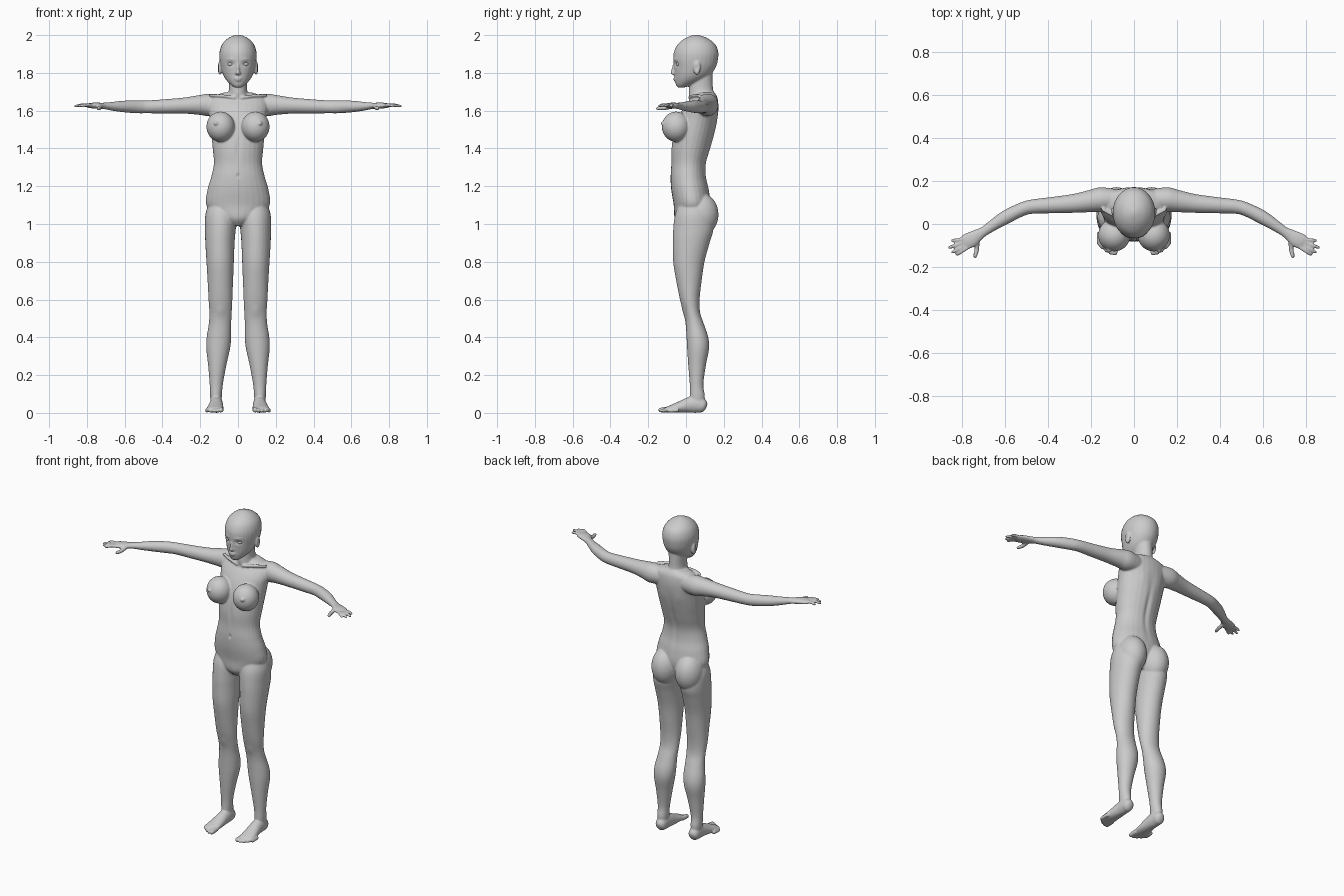
import bpy, bmesh, math
from mathutils import Vector, Matrix

N = 28            # points around each cross-section
parts = []        # overlapping closed shapes, later fused into one skin


def smooth_rows(rows, steps=5):
    """Catmull-Rom interpolation through rows of numbers."""
    out = []
    for i in range(len(rows) - 1):
        a, b, c, d = (rows[max(i - 1, 0)], rows[i], rows[i + 1],
                      rows[min(i + 2, len(rows) - 1)])
        for k in range(steps):
            t = k / steps
            out.append([0.5 * (2 * q + (r - p) * t + (2 * p - 5 * q + 4 * r - s) * t * t
                               + (3 * q - p - 3 * r + s) * t ** 3)
                        for p, q, r, s in zip(a, b, c, d)])
    out.append(list(rows[-1]))
    return out


def skin(name, rings):
    """Closed surface through (centre, u, v) elliptical rings."""
    bm = bmesh.new()
    loops = []
    for c, u, v in rings:
        loops.append([bm.verts.new(c + u * math.cos(2 * math.pi * i / N)
                                   + v * math.sin(2 * math.pi * i / N)) for i in range(N)])
    for a, b in zip(loops, loops[1:]):
        for i in range(N):
            j = (i + 1) % N
            bm.faces.new((a[i], a[j], b[j], b[i]))
    bm.faces.new(loops[0][::-1])
    bm.faces.new(loops[-1])
    finish(name, bm)


def finish(name, bm, keep=False):
    bmesh.ops.recalc_face_normals(bm, faces=bm.faces[:])
    me = bpy.data.meshes.new(name)
    bm.to_mesh(me)
    bm.free()
    ob = bpy.data.objects.new(name, me)
    bpy.context.collection.objects.link(ob)
    if not keep:
        parts.append(ob)
    return ob


def stack(name, rows, s=1):
    """Horizontal slices: z, x min, x max, y front, y back."""
    skin(name, [(Vector((s * (a + b) / 2, (f + k) / 2, z)), Vector(((b - a) / 2, 0, 0)),
                 Vector((0, (k - f) / 2, 0))) for z, a, b, f, k in smooth_rows(rows)])


def tube(name, rows, s=1, steps=5):
    """Limb along a path: x, y, z, sideways radius, vertical radius."""
    rows = smooth_rows(rows, steps)
    pts = [Vector((s * r[0], r[1], r[2])) for r in rows]
    rings = []
    for i, r in enumerate(rows):
        t = (pts[min(i + 1, len(pts) - 1)] - pts[max(i - 1, 0)]).normalized()
        side = t.cross(Vector((0, 0, 1))).normalized()
        rings.append((pts[i], side * r[3], side.cross(t) * r[4]))
    skin(name, rings)


def digit(name, base, mid, tip, r, s):
    b, m, t = Vector(base), Vector(mid), Vector(tip)
    q = m.lerp(t, 0.8)
    tube(name, [(*b, r, r), (*m, r, r), (*q, r * .85, r * .8), (*t, r * .25, r * .25)], s, 4)


def ball(name, c, r, s=1, keep=False):
    bm = bmesh.new()
    bmesh.ops.create_uvsphere(bm, u_segments=32, v_segments=20, radius=1,
                              matrix=Matrix.Translation((s * c[0], c[1], c[2]))
                              @ Matrix.Diagonal((*r, 1)))
    return finish(name, bm, keep)


# torso, neck and head
stack("torso", [(z, -h, h, f, k) for z, h, f, k in [
    (.99, .04, -.03, .08), (1.03, .11, -.06, .11), (1.10, .168, -.065, .13),
    (1.18, .162, -.078, .122), (1.25, .142, -.082, .107), (1.32, .128, -.078, .107),
    (1.40, .134, -.078, .13), (1.48, .142, -.066, .152), (1.56, .15, -.042, .167),
    (1.62, .16, -.01, .172), (1.67, .145, .03, .166), (1.697, .07, .05, .15)]])
stack("neck", [(z, -h, h, f, k) for z, h, f, k in [
    (1.64, .075, .02, .16), (1.67, .062, .018, .156), (1.69, .052, .015, .148),
    (1.73, .047, .018, .142), (1.80, .05, .03, .14)]])
stack("head", [(z, -h, h, f, k) for z, h, f, k in [
    (1.722, .018, -.042, -.01), (1.735, .036, -.053, .03), (1.76, .061, -.058, .09),
    (1.79, .079, -.06, .13), (1.83, .091, -.063, .158), (1.87, .098, -.067, .169),
    (1.91, .098, -.064, .171), (1.95, .085, -.045, .156), (1.98, .058, -.01, .12),
    (1.996, .028, .025, .083), (2.002, .004, .05, .06)]])
stack("nose", [(1.788, -.008, .008, -.066, -.03), (1.797, -.015, .015, -.083, -.03),
               (1.81, -.011, .011, -.08, -.03), (1.85, -.008, .008, -.068, -.03)])
ball("upper_lip", (0, -.056, 1.772), (.022, .011, .006))
ball("lower_lip", (0, -.055, 1.762), (.018, .011, .006))

for s in (-1, 1):
    # head details and chest
    ball("ear", (.096, .058, 1.826), (.012, .019, .037), s)
    ball("breast", (.092, -.052, 1.515), (.075, .076, .08), s)
    ball("nipple", (.117, -.121, 1.533), (.011, .014, .011), s)
    ball("buttock", (.082, .075, 1.05), (.083, .097, .115), s)
    tube("collarbone", [(.015, .018, 1.668, .008, .008), (.08, .035, 1.678, .009, .008),
                        (.15, .07, 1.682, .008, .008)], s)
    # leg
    stack("leg", [(1.12, .03, .15, -.03, .11), (1.05, .005, .173, -.058, .14),
                  (.97, .012, .175, -.068, .145), (.9, .018, .173, -.07, .125),
                  (.8, .022, .167, -.068, .098), (.7, .026, .161, -.052, .083),
                  (.6, .03, .156, -.032, .072), (.53, .033, .152, -.012, .075),
                  (.47, .036, .155, -.002, .095), (.4, .036, .166, .003, .118),
                  (.34, .042, .168, .006, .122), (.25, .062, .158, .012, .105),
                  (.15, .08, .15, .02, .092), (.09, .085, .148, .02, .1),
                  (.04, .088, .143, .025, .095)], s)
    # foot and toes
    tube("foot", [(.115, .108, .03, .012, .015), (.115, .095, .035, .03, .034),
                  (.115, .06, .045, .034, .045), (.115, .02, .042, .036, .042),
                  (.118, -.03, .031, .041, .031), (.122, -.08, .021, .045, .02),
                  (.123, -.105, .016, .042, .014), (.123, -.115, .013, .02, .006)], s)
    for i in range(5):
        x, y, r = .09 + .0185 * i, -.146 + .003 * i * i, (.014 if i == 0 else .0105)
        digit("toe", (x, y + .06, r + .004), (x, y + .025, r + .002), (x, y, r), r, s)
    # arm running into the palm
    tube("arm", [(.07, .115, 1.63, .045, .05), (.15, .114, 1.63, .057, .06),
                 (.20, .107, 1.63, .052, .053), (.28, .096, 1.627, .044, .043),
                 (.38, .088, 1.623, .038, .038), (.48, .08, 1.62, .033, .034),
                 (.53, .065, 1.62, .032, .034), (.60, .03, 1.622, .032, .031),
                 (.66, -.008, 1.623, .026, .024), (.70, -.035, 1.625, .023, .018),
                 (.725, -.05, 1.626, .028, .016), (.755, -.07, 1.627, .036, .016),
                 (.785, -.084, 1.627, .036, .013), (.80, -.09, 1.627, .026, .007)], s)
    # fingers and thumb
    for b, t in [((.768, -.105), (.83, -.146)), ((.782, -.097), (.852, -.134)),
                 ((.79, -.085), (.868, -.112)), ((.792, -.071), (.854, -.078))]:
        m = ((b[0] + t[0]) / 2, (b[1] + t[1]) / 2, 1.63)
        digit("finger", (*b, 1.627), m, (*t, 1.622), .0088, s)
    digit("thumb", (.73, -.065, 1.622), (.732, -.115, 1.614), (.743, -.16, 1.612), .011, s)
    # eyeball stays its own object
    eye = ball("eye", (.039, -.037, 1.846), (.016, .015, .012), s, keep=True)
    eye.data.shade_smooth()

# fuse all parts into one smooth skin
bm = bmesh.new()
for ob in parts:
    bm.from_mesh(ob.data)
    bpy.data.objects.remove(ob)
body = finish("body", bm, keep=True)
mod = body.modifiers.new("fuse", 'REMESH')
mod.mode, mod.voxel_size = 'VOXEL', .005
mod = body.modifiers.new("soften", 'SMOOTH')
mod.factor, mod.iterations = .5, 5
dg = bpy.context.evaluated_depsgraph_get()
mesh = bpy.data.meshes.new_from_object(body.evaluated_get(dg))
body.modifiers.clear()
body.data = mesh

# sculpted dents: centre, spread, push (applied on both sides)
dents = [((.039, -.055, 1.847), (.018, .03, .011), (0, .009, 0)),    # eye socket
         ((.04, -.055, 1.872), (.022, .03, .007), (0, -.003, 0)),    # brow
         ((.108, .056, 1.826), (.02, .008, .016), (-.006, 0, 0)),    # ear bowl
         ((0, -.085, 1.255), (.006, .02, .011), (0, .008, 0)),       # navel
         ((0, -.08, 1.40), (.012, .03, .06), (0, .005, 0)),          # midline of belly
         ((0, .13, 1.36), (.014, .05, .15), (0, -.008, 0)),          # spine groove
         ((.06, .165, 1.53), (.035, .03, .05), (0, .004, 0)),        # shoulder blade
         ((.093, -.01, .54), (.025, .03, .03), (0, -.004, 0))]       # kneecap
for v in mesh.vertices:
    p = v.co.copy()
    for c, w, d in dents:
        e = (((abs(p.x) - c[0]) / w[0]) ** 2 + ((p.y - c[1]) / w[1]) ** 2
             + ((p.z - c[2]) / w[2]) ** 2)
        if e < 6:
            k = math.exp(-e)
            v.co += Vector((d[0] * (1 if p.x > 0 else -1), d[1], d[2])) * k
mesh.shade_smooth()
